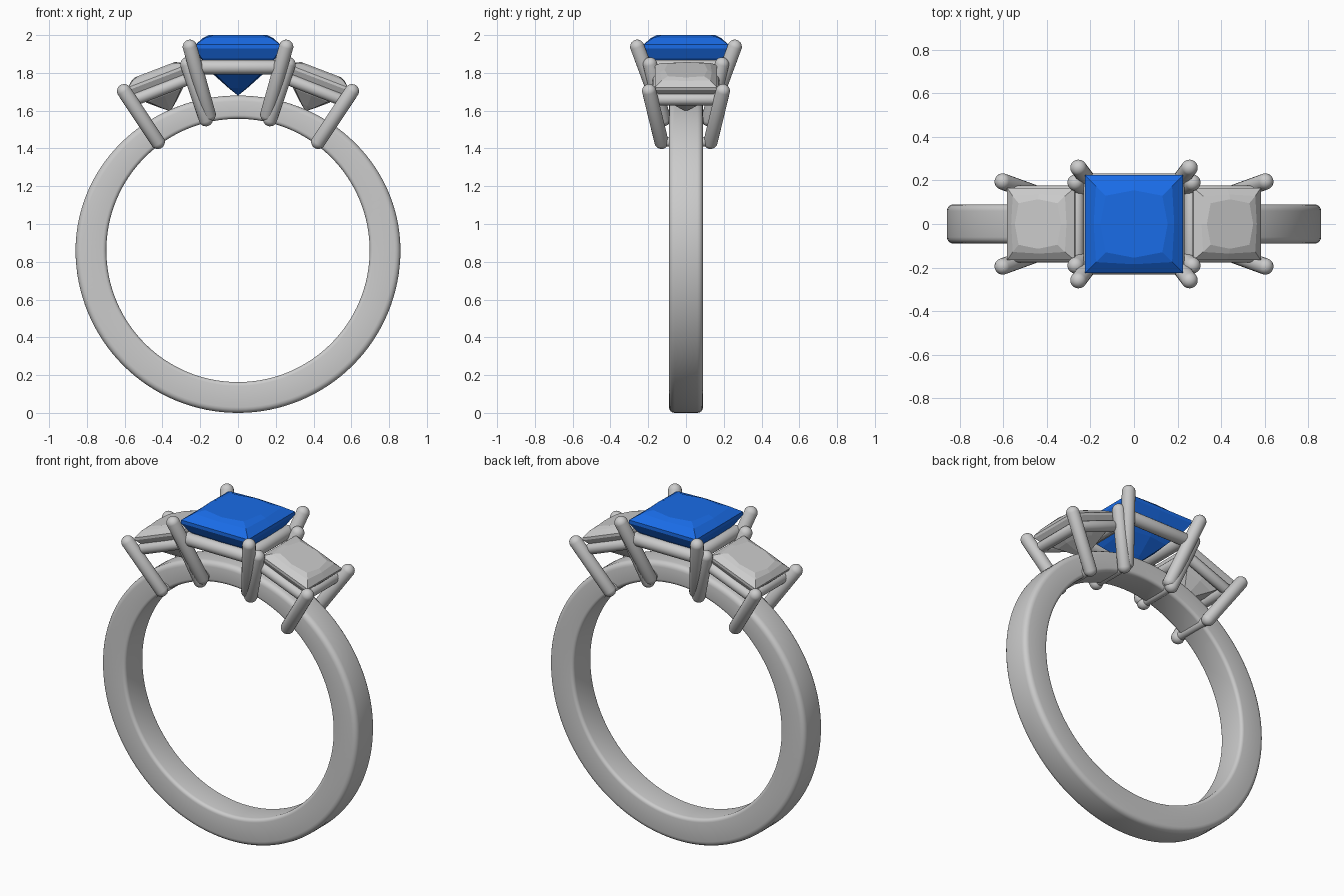
import bpy, bmesh, math
from mathutils import Vector, Matrix

if "Cube" in bpy.data.objects:
    bpy.data.objects.remove(bpy.data.objects["Cube"])


def finish(name, bm, angle=None, mat=None):
    bmesh.ops.recalc_face_normals(bm, faces=bm.faces[:])
    me = bpy.data.meshes.new(name)
    bm.to_mesh(me)
    bm.free()
    ob = bpy.data.objects.new(name, me)
    bpy.context.collection.objects.link(ob)
    if mat:
        me.materials.append(mat)
    if angle:
        bpy.ops.object.select_all(action='DESELECT')
        bpy.context.view_layer.objects.active = ob
        ob.select_set(True)
        bpy.ops.object.shade_smooth_by_angle(angle=math.radians(angle))
    return ob


def skin(bm, rings):
    for a, b in zip(rings, rings[1:]):
        n = len(a)
        for i in range(n):
            bm.faces.new((a[i], a[(i + 1) % n], b[(i + 1) % n], b[i]))


# round-ended rod: a sphere whose upper half is slid along its axis
def rod(name, p, q, r):
    p, q = Vector(p), Vector(q)
    bm = bmesh.new()
    bmesh.ops.create_uvsphere(bm, u_segments=20, v_segments=11, radius=r)
    for v in bm.verts:
        if v.co.z > 0:
            v.co.z += (q - p).length
    rot = (q - p).to_track_quat('Z', 'Y').to_matrix().to_4x4()
    bm.transform(Matrix.Translation(p) @ rot)
    return finish(name, bm, 60)


# square-cut stone, point at the origin, table facing +z
def stone(name, matrix, mat=None):
    bm = bmesh.new()
    # height, corner half size, side-middle half size
    levels = [(.04, .045, .05), (.12, .125, .14), (.20, .195, .20), (.25, .225, .225),
              (.27, .225, .225), (.305, .175, .185), (.32, .13, .155)]
    rings = []
    for h, c, m in levels:
        pts = [(c, c), (0, m), (-c, c), (-m, 0), (-c, -c), (0, -m), (c, -c), (m, 0)]
        rings.append([bm.verts.new((x, y, h)) for x, y in pts])
    skin(bm, rings)
    bm.faces.new(rings[-1])
    tip = bm.verts.new((0, 0, 0))
    for i in range(8):
        bm.faces.new((rings[0][i], rings[0][(i + 1) % 8], tip))
    bm.transform(matrix)
    return finish(name, bm, None, mat)


# band: rounded section, thinner towards the top
CZ, RIN, HW = .86, .697, .09
bm = bmesh.new()
rings = []
N = 128
for k in range(N):
    a = 2 * math.pi * k / N
    t = .163 - .04 * max(0, math.cos(a)) ** 2
    sec = []
    for cy, cr, rad, start in ((1, 1, .03, 0), (-1, 1, .03, 90), (-1, 0, .02, 180), (1, 0, .02, 270)):
        for j in range(5):
            b = math.radians(start + 22.5 * j)
            y = cy * (HW - rad) + rad * math.cos(b)
            r = RIN + (t - rad if cr else rad) + rad * math.sin(b)
            sec.append(bm.verts.new((r * math.sin(a), y, CZ + r * math.cos(a))))
    rings.append(sec)
skin(bm, rings + [rings[0]])
finish("band", bm, 50)

# stones
blue = bpy.data.materials.new("blue_stone")
blue.diffuse_color = (.01, .15, .8, 1)
blue.use_nodes = True
blue.node_tree.nodes["Principled BSDF"].inputs["Base Color"].default_value = blue.diffuse_color
stone("center_stone", Matrix.Translation((0, 0, 1.68)), blue)
TILT = math.radians(21)
for s, side in ((1, "right"), (-1, "left")):
    stone(side + "_stone", Matrix.Translation((s * .357, 0, 1.597))
          @ Matrix.Rotation(s * TILT, 4, 'Y') @ Matrix.Scale(.735, 4))

# prongs: (name, foot, tip), repeated in all four quadrants, with feet joined under the band
prongs = [("center_prong", (.155, .125, 1.58), (.255, .258, 1.938)),
          ("inner_side_prong", (.17, .12, 1.555), (.268, .19, 1.845)),
          ("outer_side_prong", (.425, .13, 1.435), (.603, .195, 1.703))]
for s, side in ((1, "right"), (-1, "left")):
    for name, p, q in prongs:
        for f, end in ((-1, "front"), (1, "back")):
            rod(f"{side}_{end}_{name}", (s * p[0], f * p[1], p[2]), (s * q[0], f * q[1], q[2]), .038)
        rod(f"{side}_{name}_foot_bar", (s * p[0], -p[1], p[2]), (s * p[0], p[1], p[2]), .026)


# rectangular gallery rails under each stone
def gallery(name, a, b, half_y, r):
    (x0, z0), (x1, z1) = a, b
    c = [(x0, -half_y, z0), (x1, -half_y, z1), (x1, half_y, z1), (x0, half_y, z0)]
    for i in range(4):
        rod(f"{name}_rail_{i + 1}", c[i], c[(i + 1) % 4], r)


gallery("center", (-.195, 1.83), (.195, 1.83), .195, .038)
gallery("right", (.262, 1.768), (.54, 1.66), .145, .032)
gallery("left", (-.262, 1.768), (-.54, 1.66), .145, .032)
